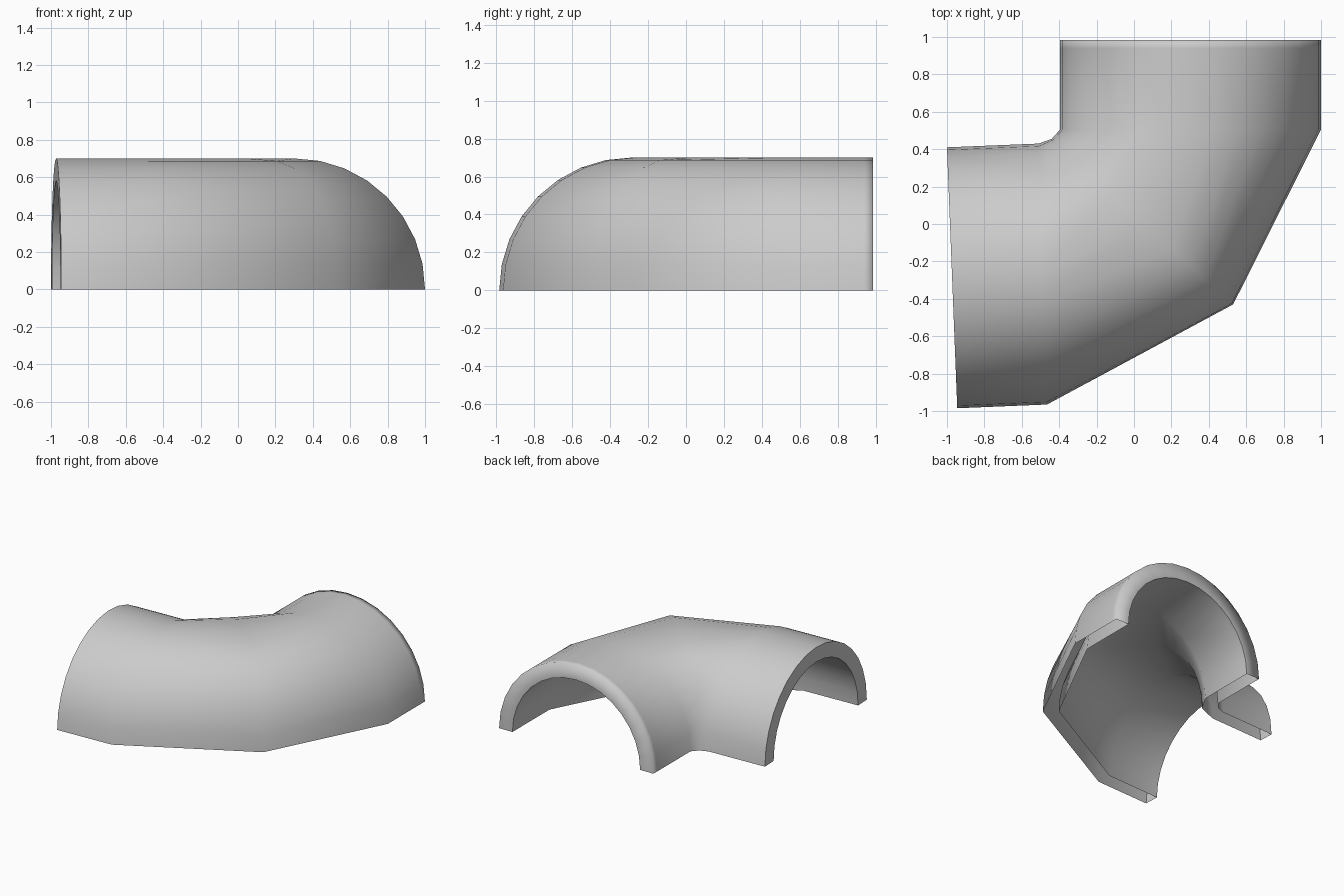
import bpy, bmesh, math
from mathutils import Vector

if "Cube" in bpy.data.objects:
    bpy.data.objects.remove(bpy.data.objects["Cube"])

SEG = 16          # sides of each half-round arch
HEIGHT = 0.70
WALL = 0.12

# plan positions of each arch: (inside foot, outside foot, roundness; 1 = circular, less = squarer)
STATIONS = [
    ((-0.395, 0.985), (1.0, 0.985), 1),
    ((-0.395, 0.94), (1.0, 0.94), 1),      # tight loop for the soft lip
    ((-0.395, 0.505), (1.0, 0.505), 1),
    ((-0.44, 0.455), (0.53, -0.43), 0.66),  # broad mitre arch at the bend
    ((-0.51, 0.43), (-0.465, -0.965), 1),
    ((-1.0, 0.41), (-0.945, -0.985), 1),
]


def arch(bm, inside, outside, power, inset):
    """Half-round ring of vertices between two feet, shrunk by inset."""
    a, b = Vector((*inside, 0)), Vector((*outside, 0))
    centre, half = (a + b) / 2, (b - a) / 2
    half *= 1 - inset / half.length
    ring = []
    for i in range(SEG + 1):
        t = math.pi * i / SEG
        c = -math.cos(t) if i != SEG // 2 else 0.0
        p = centre + half * math.copysign(abs(c) ** power, c)
        p.z = (HEIGHT - inset) * math.sin(t)
        ring.append(bm.verts.new(p))
    return ring


def bridge(r1, r2):
    for i in range(len(r1) - 1):
        bm.faces.new((r1[i], r1[i + 1], r2[i + 1], r2[i]))


bm = bmesh.new()
outer = [arch(bm, *s, 0) for s in STATIONS]
inner = [arch(bm, *s, WALL) for s in STATIONS]

# outer skin faces out, inner skin faces the channel
for r1, r2 in zip(outer, outer[1:]):
    bridge(r1, r2)
for r1, r2 in zip(inner, inner[1:]):
    bridge(r2, r1)
# end rims; the underside between the two skins stays open
bridge(inner[0], outer[0])
bridge(outer[-1], inner[-1])

bmesh.ops.recalc_face_normals(bm, faces=bm.faces[:])
for f in bm.faces:
    f.smooth = True

# soft lip on the back opening; other borders are crisp
for ring in (inner[0], inner[-1], outer[-1]):
    for a, b in zip(ring, ring[1:]):
        bm.edges.get((a, b)).smooth = False

mesh = bpy.data.meshes.new("half_pipe_elbow")
bm.to_mesh(mesh)
bm.free()
obj = bpy.data.objects.new("half_pipe_elbow", mesh)
bpy.context.collection.objects.link(obj)
